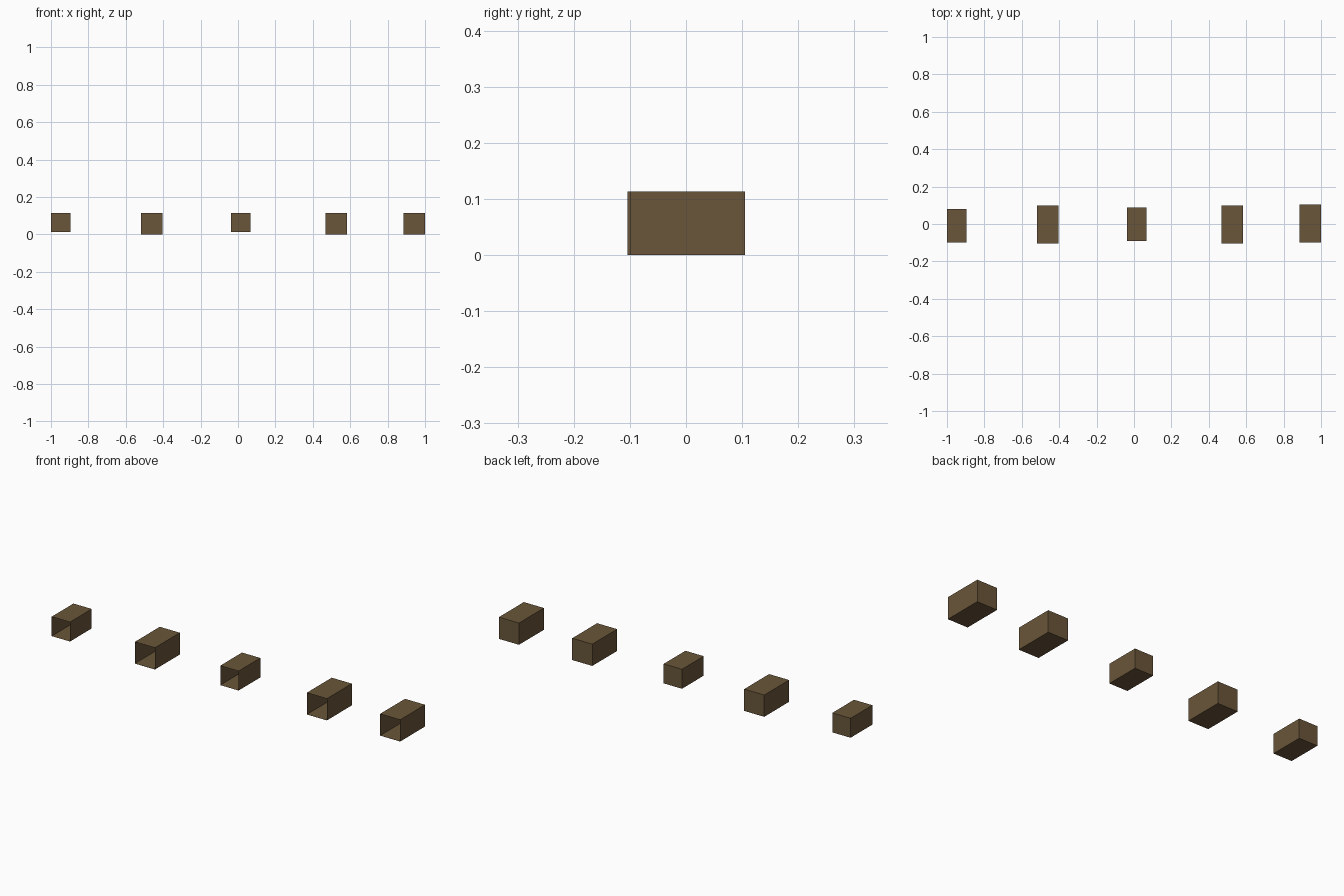
import bpy, bmesh

if "Cube" in bpy.data.objects:
    bpy.data.objects.remove(bpy.data.objects["Cube"])

brown = bpy.data.materials.new("dark_wood_brown")
brown.diffuse_color = (0.144, 0.093, 0.042, 1)
brown.use_nodes = True
brown.node_tree.nodes["Principled BSDF"].inputs["Base Color"].default_value = brown.diffuse_color


def open_box(name, x0, x1, y0, y1, z0, z1, lined):
    """Drawer-like box with an open front (-y)."""
    bm = bmesh.new()
    bmesh.ops.create_cube(bm, size=1)
    for v in bm.verts:
        v.co = (x0 if v.co.x < 0 else x1,
                y0 if v.co.y < 0 else y1,
                z0 if v.co.z < 0 else z1)
    bm.normal_update()
    front = [f for f in bm.faces if f.normal.y < -0.9]
    bmesh.ops.delete(bm, geom=front, context='FACES_ONLY')
    mesh = bpy.data.meshes.new(name)
    bm.to_mesh(mesh)
    bm.free()
    mesh.materials.append(brown)
    obj = bpy.data.objects.new(name, mesh)
    bpy.context.collection.objects.link(obj)
    if lined:  # very thin inner lining
        mod = obj.modifiers.new("lining", 'SOLIDIFY')
        mod.thickness = 0.001
        mod.offset = -1


# small boxes: left edge and back-to-front placement
for name, x, y in (("small_box_left", -1.0, -0.099), ("small_box_middle", -0.038, -0.091)):
    open_box(name, x, x + 0.105, y, y + 0.178, 0.012, 0.113, False)

# large boxes
for name, x, y in (("large_box_left", -0.519, -0.104), ("large_box_right", 0.468, -0.104),
                   ("large_box_end", 0.885, -0.099)):
    open_box(name, x, x + 0.115, y, y + 0.204, 0.0, 0.113, True)
